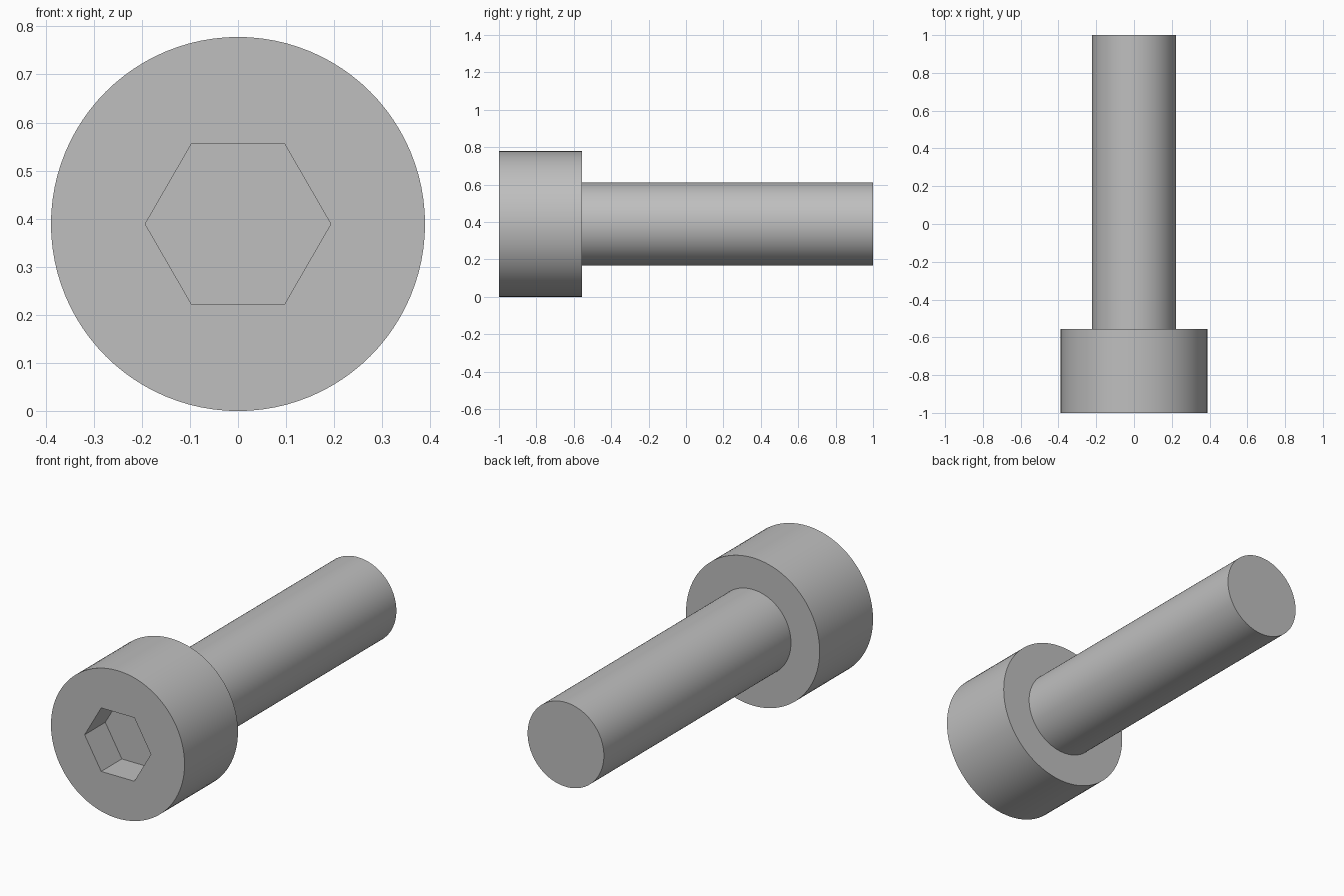
import bpy, bmesh, math

if "Cube" in bpy.data.objects:
    bpy.data.objects.remove(bpy.data.objects["Cube"], do_unlink=True)

HEAD_R, SHANK_R, SOCKET_R = 0.389, 0.222, 0.193
FRONT, SHOULDER, TIP = -1.0, -0.556, 1.0
SOCKET_DEPTH = 0.172
SIDES = 96

steel = bpy.data.materials.new("grey steel")
steel.use_nodes = True
colour = (0.52, 0.52, 0.52, 1)
steel.diffuse_color = colour
steel.node_tree.nodes["Principled BSDF"].inputs["Base Color"].default_value = colour


def ring(bm, radius, y, sides):
    """Closed loop of vertices around the bolt axis."""
    verts = []
    for i in range(sides):
        a = math.tau * i / sides
        verts.append(bm.verts.new((radius * math.cos(a), y, HEAD_R + radius * math.sin(a))))
    return verts


def bridge(bm, a, b):
    """Quad band between two loops of equal count."""
    n = len(a)
    for i in range(n):
        j = (i + 1) % n
        bm.faces.new((a[i], a[j], b[j], b[i]))


def loop_edges(bm, loop):
    return [bm.edges.get((v, loop[i - 1])) for i, v in enumerate(loop)]


def finish(bm, name):
    bmesh.ops.recalc_face_normals(bm, faces=bm.faces[:])
    mesh = bpy.data.meshes.new(name)
    bm.to_mesh(mesh)
    bm.free()
    mesh.materials.append(steel)
    obj = bpy.data.objects.new(name, mesh)
    bpy.context.collection.objects.link(obj)
    bpy.ops.object.select_all(action="DESELECT")
    obj.select_set(True)
    bpy.context.view_layer.objects.active = obj
    bpy.ops.object.shade_smooth_by_angle(angle=math.radians(30))
    return obj


# One closed body: head, shoulder, shank and hexagonal socket
bm = bmesh.new()
rim = ring(bm, HEAD_R, FRONT, SIDES)
outline = [rim,
           ring(bm, HEAD_R, SHOULDER, SIDES),
           ring(bm, SHANK_R, SHOULDER, SIDES),
           ring(bm, SHANK_R, TIP, SIDES)]
for a, b in zip(outline, outline[1:]):
    bridge(bm, a, b)
bm.faces.new(outline[-1])

# Socket walls and floor
mouth = ring(bm, SOCKET_R, FRONT, 6)
floor = ring(bm, SOCKET_R, FRONT + SOCKET_DEPTH, 6)
bridge(bm, mouth, floor)
bm.faces.new(floor)

# Flat front face around the socket
bmesh.ops.triangle_fill(bm, edges=loop_edges(bm, rim) + loop_edges(bm, mouth),
                        use_beauty=True, normal=(0, -1, 0))
finish(bm, "socket_head_bolt")
